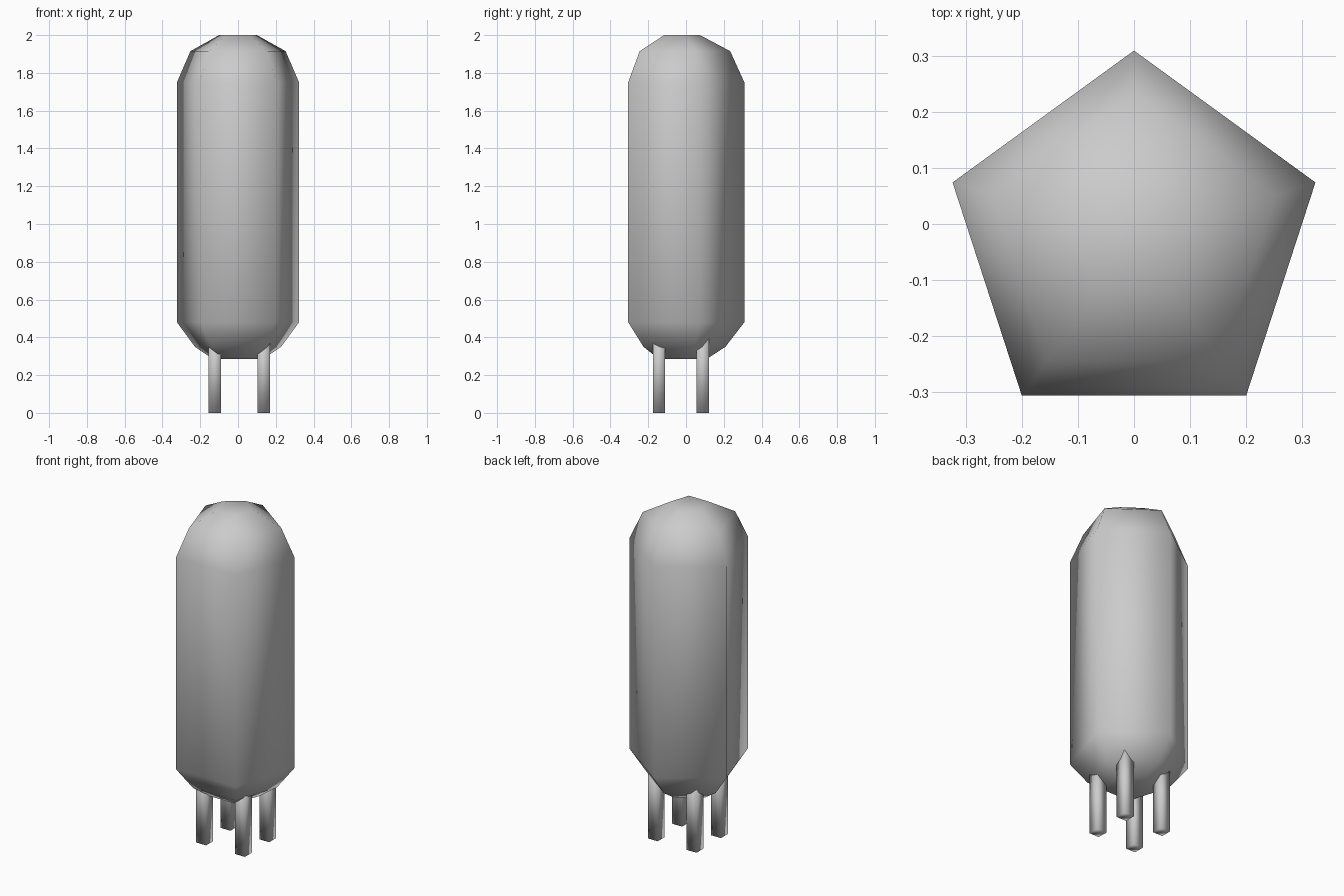
import bpy, bmesh
from math import sin, cos, pi

if "Cube" in bpy.data.objects:
    bpy.data.objects.remove(bpy.data.objects["Cube"])


def loft(name, rings):
    """Skin a stack of equal-length rings and cap both ends."""
    bm = bmesh.new()
    loops = [[bm.verts.new(p) for p in ring] for ring in rings]
    n = len(loops[0])
    for a, b in zip(loops, loops[1:]):
        for i in range(n):
            j = (i + 1) % n
            bm.faces.new((a[i], a[j], b[j], b[i]))
    bm.faces.new(loops[0][::-1])
    bm.faces.new(loops[-1])
    bmesh.ops.recalc_face_normals(bm, faces=bm.faces)
    for f in bm.faces:
        f.smooth = True
    mesh = bpy.data.meshes.new(name)
    bm.to_mesh(mesh)
    bm.free()
    obj = bpy.data.objects.new(name, mesh)
    bpy.context.collection.objects.link(obj)
    return obj


# Tank body: five-sided capsule, one corner pointing to the back
profile = [(0.14, 0.285), (0.24, 0.35), (0.34, 0.48),
           (0.34, 1.75), (0.265, 1.915), (0.105, 2.0)]
center_y = -0.031
loft("tank_body", [
    [(r * cos(pi / 2 + i * 2 * pi / 5), center_y + r * sin(pi / 2 + i * 2 * pi / 5), z)
     for i in range(5)]
    for r, z in profile])

# Four square legs running up into the lower dome
half = 0.033
for side, x in (("left", -0.122), ("right", 0.136)):
    for end, y in (("front", -0.143), ("back", 0.088)):
        loft(f"{end}_{side}_leg", [
            [(x + sx * half, y + sy * half, z)
             for sx, sy in ((-1, -1), (1, -1), (1, 1), (-1, 1))]
            for z in (0.0, 0.45)])
